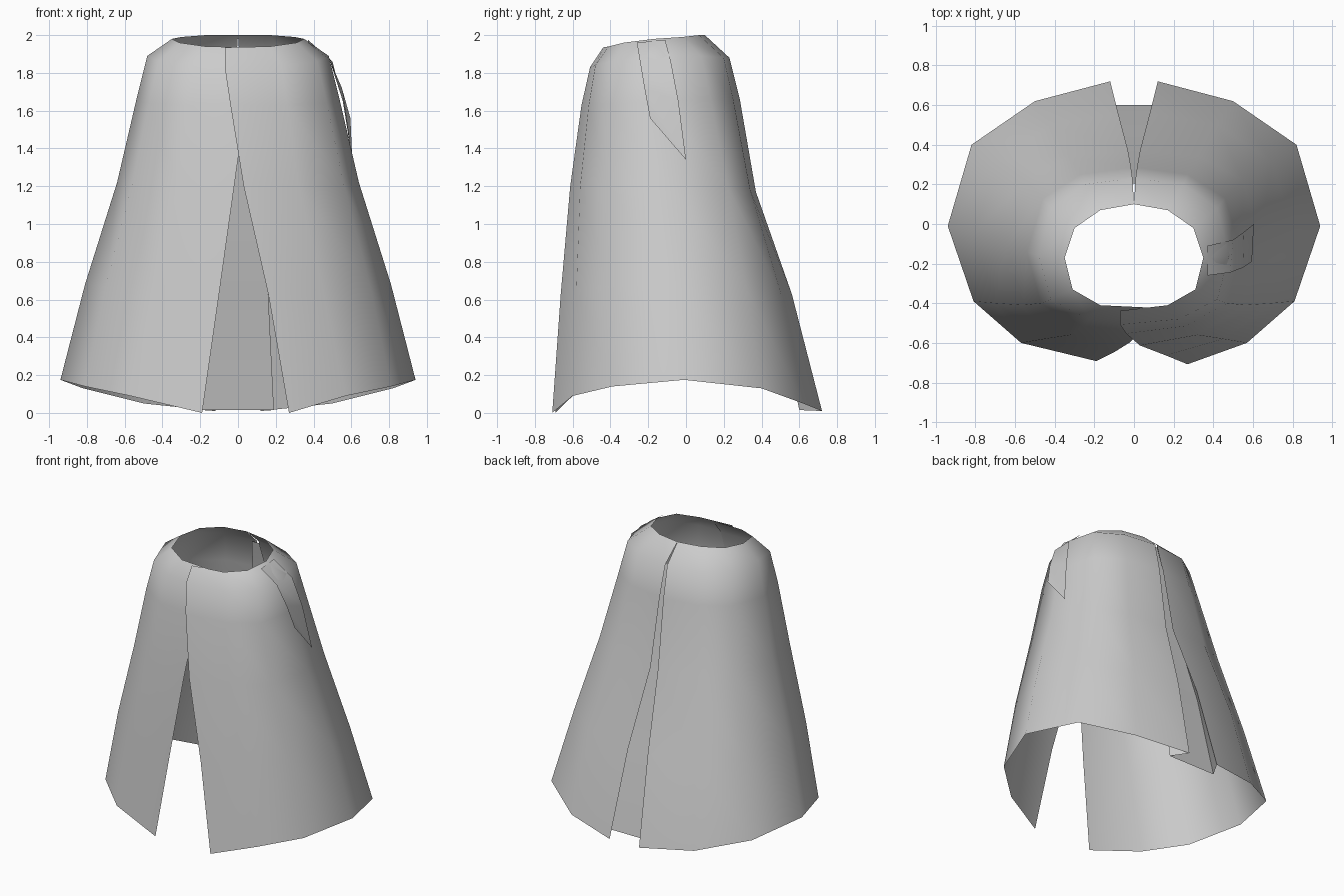
import bpy, math

if "Cube" in bpy.data.objects:
    bpy.data.objects.remove(bpy.data.objects["Cube"])

# Half cross-sections from neck to hem: front-side, side and back-edge points
RINGS = [
    [(.17, -.41, 1.94), (.31, -.33, 1.96), (.35, -.17, 1.98), (.30, -.02, 1.99), (.17, .07, 2.0), (0, .10, 2.0)],
    [(.23, -.48, 1.84), (.42, -.38, 1.86), (.48, -.16, 1.89), (.42, .08, 1.89), (.25, .20, 1.88), (.008, .23, 1.88)],
    [(.26, -.515, 1.63), (.47, -.40, 1.64), (.54, -.14, 1.65), (.46, .13, 1.66), (.27, .25, 1.66), (.015, .285, 1.66)],
    [(.32, -.56, 1.20), (.56, -.41, 1.21), (.64, -.10, 1.22), (.55, .22, 1.20), (.33, .34, 1.18), (.03, .37, 1.17)],
    [(.45, -.58, .65), (.70, -.40, .67), (.81, -.05, .68), (.69, .32, .66), (.42, .50, .64), (.08, .56, .63)],
    [(.57, -.60, .09), (.81, -.39, .14), (.94, -.01, .175), (.82, .40, .13), (.50, .62, .05), (.12, .72, .01)],
]
# Front opening: the right panel overlaps the left one
EDGE_YZ = [(-.43, 1.935), (-.50, 1.83), (-.545, 1.63), (-.605, 1.20), (-.655, .63), (-.70, 0)]
RIGHT_X = [-.07, -.07, -.04, .03, .16, .27]
LEFT_X = [.08, .06, .04, -.02, -.10, -.19]


def sheet(name, rows):
    """Quad surface through equal-length rows of points."""
    n = len(rows[0])
    verts = [p for row in rows for p in row]
    faces = [(i * n + j, (i + 1) * n + j, (i + 1) * n + j + 1, i * n + j + 1)
             for i in range(len(rows) - 1) for j in range(n - 1)]
    mesh = bpy.data.meshes.new(name)
    mesh.from_pydata(verts, [], faces)
    mesh.update()
    ob = bpy.data.objects.new(name, mesh)
    bpy.context.collection.objects.link(ob)
    bpy.ops.object.select_all(action='DESELECT')
    ob.select_set(True)
    bpy.context.view_layer.objects.active = ob
    bpy.ops.object.shade_smooth_by_angle(angle=math.radians(50))
    return ob


# Cape body: one sheet wrapping from the right front edge around the back to the left
rows = []
for ring, (y, z), rx, lx in zip(RINGS, EDGE_YZ, RIGHT_X, LEFT_X):
    left = [(-x, py, pz) for x, py, pz in reversed(ring)]
    rows.append([(rx, y - .008, z)] + ring + left + [(lx, y + .008, z)])
body = sheet("cape_body", rows)

# Close the back neck seam and leave the vent open lower down
import bmesh
bm = bmesh.new()
bm.from_mesh(body.data)
vent = [f for f in bm.faces
        if all(abs(v.co.x) < .13 and v.co.y > .05 for v in f.verts)]
bmesh.ops.delete(bm, geom=vent, context='FACES')
bmesh.ops.remove_doubles(bm, verts=bm.verts, dist=.001)
bm.to_mesh(body.data)
bm.free()

# Folded pleat behind the back vent
INNER = [(.03, .205, 1.88), (.06, .255, 1.66), (.11, .325, 1.17), (.16, .47, .63), (.19, .60, .015)]
pleat = []
for ring, (x, y, z) in zip(RINGS[1:], INNER):
    ox, oy, oz = ring[-1]
    pleat.append([(ox, oy, oz), (x, y, z), (-x, y, z), (-ox, oy, oz)])
sheet("back_pleat", pleat)

# Loose flap lying over the right shoulder
sheet("shoulder_flap", [
    [(.37, -.26, 1.96), (.37, -.11, 1.975)],
    [(.485, -.245, 1.87), (.50, -.08, 1.86)],
    [(.55, -.22, 1.72), (.555, -.04, 1.65)],
    [(.595, -.19, 1.56), (.605, 0, 1.34)],
])
